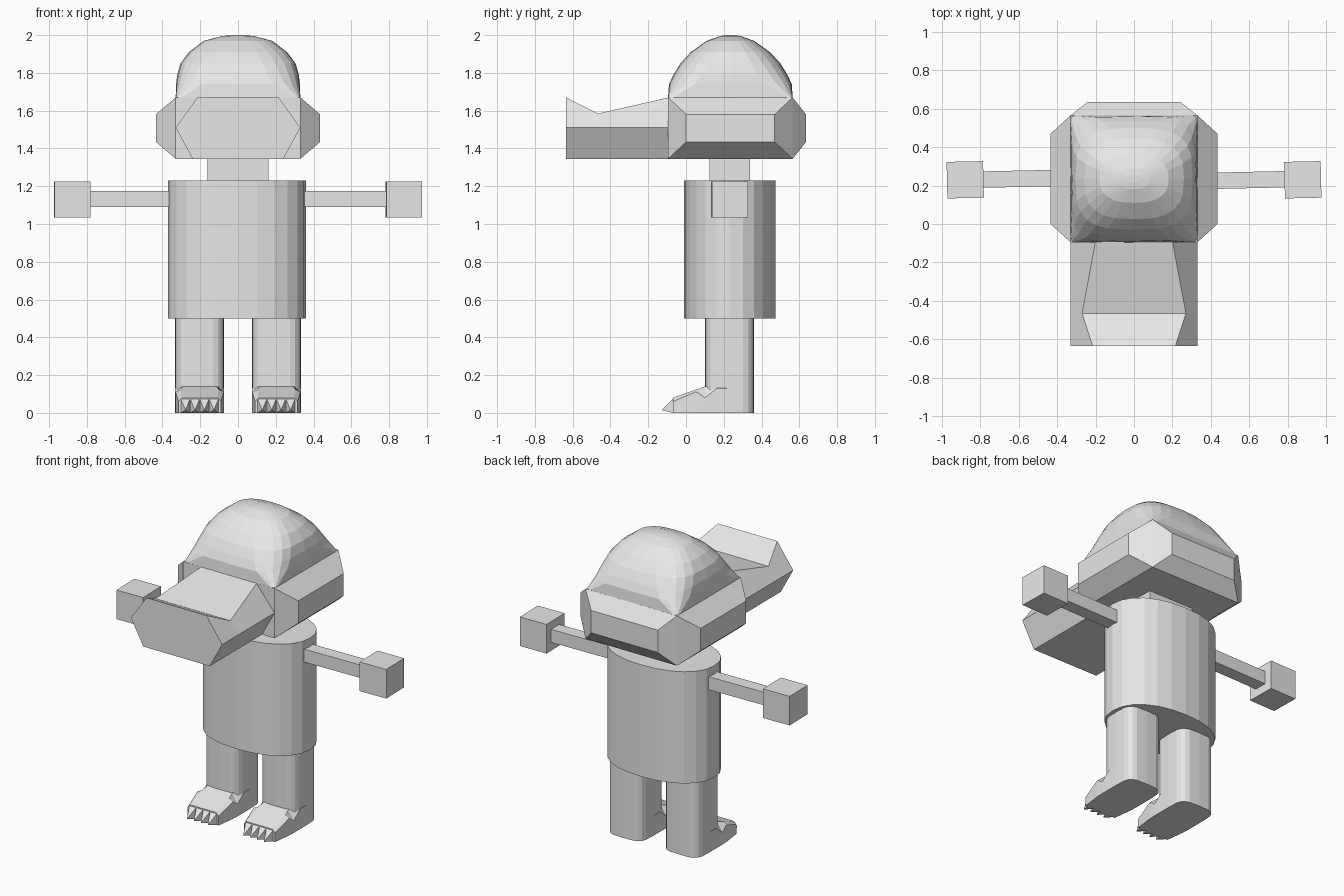
import bpy, bmesh, math
from mathutils import Vector, Matrix

cube = bpy.data.objects.get("Cube")
if cube:
    bpy.data.objects.remove(cube, do_unlink=True)

grey = bpy.data.materials.new("plain grey")
grey.use_nodes = True
colour = (0.8, 0.8, 0.8, 1)
grey.diffuse_color = colour
grey.node_tree.nodes["Principled BSDF"].inputs["Base Color"].default_value = colour


def finish(name, bm):
    bmesh.ops.recalc_face_normals(bm, faces=bm.faces[:])
    mesh = bpy.data.meshes.new(name)
    bm.to_mesh(mesh)
    bm.free()
    mesh.materials.append(grey)
    obj = bpy.data.objects.new(name, mesh)
    bpy.context.scene.collection.objects.link(obj)
    return obj


def loft(name, rings):
    """Skin a row of equal-length rings and cap both ends."""
    bm = bmesh.new()
    rows = [[bm.verts.new(p) for p in ring] for ring in rings]
    n = len(rows[0])
    for a, b in zip(rows, rows[1:]):
        for i in range(n):
            j = (i + 1) % n
            bm.faces.new((a[i], a[j], b[j], b[i]))
    bm.faces.new(rows[0])
    bm.faces.new(rows[-1])
    return finish(name, bm)


def box(name, centre, size, turn=0.0):
    bm = bmesh.new()
    bmesh.ops.create_cube(bm, size=1)
    bm.transform(Matrix.Translation(centre) @ Matrix.Rotation(turn, 4, 'Z')
                 @ Matrix.Diagonal((*size, 1)))
    return finish(name, bm)


def oval(cx, cy, z, hx, hy, power, sides):
    """Rounded ring: power 2 is an ellipse, higher is squarer."""
    pts = []
    for i in range(sides):
        t = math.tau * i / sides
        c, s = math.cos(t), math.sin(t)
        pts.append((cx + hx * math.copysign(abs(c) ** (2 / power), c),
                    cy + hy * math.copysign(abs(s) ** (2 / power), s), z))
    return pts


# Torso and neck
loft("torso", [oval(-0.005, 0.232, z, 0.365, 0.242, 2.2, 24) for z in (0.5, 1.23)])
box("neck", (0, 0.232, 1.29), (0.325, 0.215, 0.13))

# Head block with tapered bulges on the sides and back
HEAD_Y, HALF, LOW, HIGH = 0.235, 0.33, 1.345, 1.67
bm = bmesh.new()
bmesh.ops.create_cube(bm, size=1)
bm.transform(Matrix.Translation((0, HEAD_Y, (LOW + HIGH) / 2))
             @ Matrix.Diagonal((2 * HALF, 2 * HALF, HIGH - LOW, 1)))
bm.normal_update()
for face in [f for f in bm.faces if abs(f.normal.x) > 0.5 or f.normal.y > 0.5]:
    out = face.normal.copy()
    mid = face.calc_center_median()
    cap = bmesh.ops.extrude_discrete_faces(bm, faces=[face])["faces"][0]
    for v in cap.verts:
        d = v.co - mid
        v.co = mid + Vector((d.x * 0.73, d.y * 0.71, d.z * 0.45)) + out * (0.105 if abs(out.x) > 0.5 else 0.07)
bmesh.ops.remove_doubles(bm, verts=bm.verts[:], dist=0.0001)
finish("head", bm)

# Dome: square at the base, rounding towards the crown
dome_rings = [(1.67, 0.33, 0.33, 30), (1.74, 0.328, 0.325, 5), (1.79, 0.322, 0.302, 3.8),
              (1.85, 0.305, 0.265, 3.2), (1.91, 0.26, 0.21, 2.8),
              (1.97, 0.18, 0.125, 2.5), (1.995, 0.085, 0.055, 2.2)]
rings = [oval(0, HEAD_Y, z, hx, hy, p, 24) for z, hx, hy, p in dome_rings]
rings.append(oval(0, HEAD_Y, 2.0, 0.03, 0.02, 2, 24))
loft("head_dome", rings)

# Snout: six-sided section with a dip in the top near the nose
loft("snout", [[(-w, y, top), (w, y, top), (HALF, y, 1.51),
                (0.24, y, LOW), (-0.24, y, LOW), (-HALF, y, 1.51)]
               for y, w, top in ((-0.09, 0.2, 1.67), (-0.465, 0.27, 1.585),
                                 (-0.635, 0.215, 1.67))])

for side, x in (("left", 1), ("right", -1)):
    # Arm and hand
    box(side + "_arm", (x * 0.565, 0.232 - x * 0.004, 1.132), (0.45, 0.085, 0.085),
        math.radians(1.3))
    box(side + "_hand", (x * 0.878, 0.23, 1.13), (0.19, 0.19, 0.19), math.radians(1.3))

    # Leg
    cx = x * 0.203
    loft(side + "_leg", [oval(cx, 0.23, z, 0.13, 0.13, 4, 20) for z in (0, 0.5)])

    # Foot: y, shoulder half width and height, top half width and height
    sections = ((0.23, 0.13, 0.13, 0.12, 0.138), (0.165, 0.13, 0.13, 0.12, 0.14),
                (0.1, 0.13, 0.08, 0.09, 0.14), (0.055, 0.128, 0.112, 0.1, 0.124),
                (-0.07, 0.112, 0.06, 0.095, 0.08))
    loft(side + "_foot", [[(cx - w, y, 0), (cx - w, y, h), (cx - tw, y, th),
                           (cx + tw, y, th), (cx + w, y, h), (cx + w, y, 0)]
                          for y, w, h, tw, th in sections])

    # Four pointed toes
    bm = bmesh.new()
    step = 0.05
    for k in range(4):
        tx = cx + (k - 1.5) * step
        base = [bm.verts.new((tx + dx, -0.068, z)) for dx, z in
                ((-step / 2, 0), (step / 2, 0), (step / 2, 0.075), (-step / 2, 0.075))]
        tip = bm.verts.new((tx, -0.13, 0.015))
        bm.faces.new(base)
        for i in range(4):
            bm.faces.new((base[i], base[(i + 1) % 4], tip))
    finish(side + "_toes", bm)
